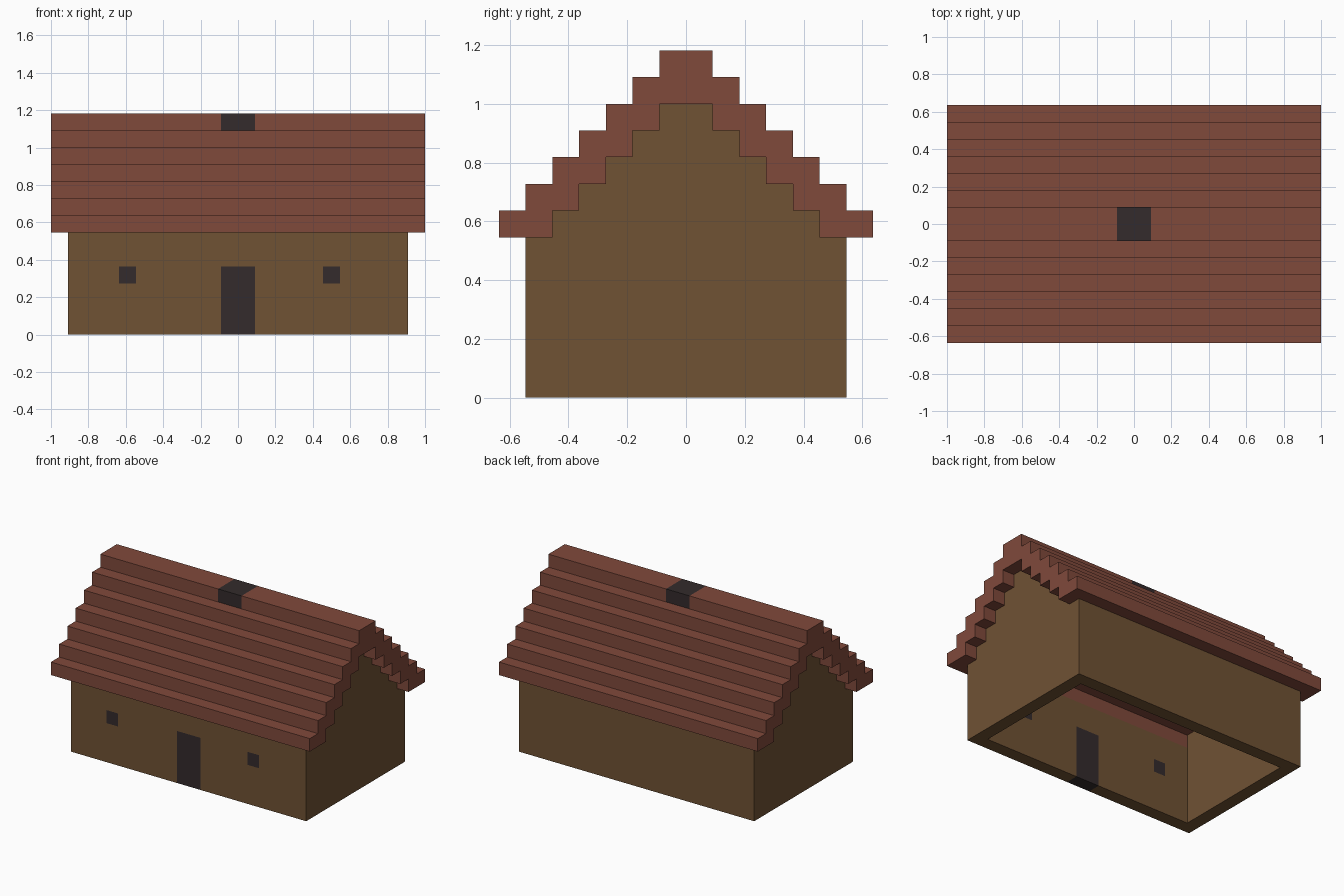
import bpy
import bmesh

cube = bpy.data.objects.get("Cube")
if cube:
    bpy.data.objects.remove(cube, do_unlink=True)

U = 1 / 11  # size of one building block


def material(name, rgb):
    mat = bpy.data.materials.new(name)
    mat.use_nodes = True
    mat.diffuse_color = (*rgb, 1)
    mat.node_tree.nodes["Principled BSDF"].inputs["Base Color"].default_value = (*rgb, 1)
    return mat


WALL = material("brown wall", (0.162, 0.084, 0.034))
ROOF = material("red roof", (0.216, 0.067, 0.044))
DARK = material("dark opening", (0.033, 0.024, 0.025))


def prism(name, profile, x0, x1, mats, cuts=(), is_dark=None):
    """Extrude a (y, z) profile along x, slice it at the cuts, and darken faces by a rule.
    All measures are in blocks; each cut is an (axis, position) pair."""
    bm = bmesh.new()
    face = bm.faces.new([bm.verts.new((x0, y, z)) for y, z in profile])
    ext = bmesh.ops.extrude_face_region(bm, geom=[face], use_keep_orig=True)
    for v in ext["geom"]:
        if isinstance(v, bmesh.types.BMVert):
            v.co.x = x1
    for axis, pos in cuts:
        co, no = [0, 0, 0], [0, 0, 0]
        co[axis], no[axis] = pos, 1
        geom = bm.verts[:] + bm.edges[:] + bm.faces[:]
        bmesh.ops.bisect_plane(bm, geom=geom, plane_co=co, plane_no=no)
    bmesh.ops.recalc_face_normals(bm, faces=bm.faces[:])
    if is_dark:
        for f in bm.faces:
            f.material_index = int(is_dark(f.calc_center_median()))
    bmesh.ops.scale(bm, vec=(U, U, U), verts=bm.verts[:])
    mesh = bpy.data.meshes.new(name)
    bm.to_mesh(mesh)
    bm.free()
    for m in mats:
        mesh.materials.append(m)
    obj = bpy.data.objects.new(name, mesh)
    bpy.context.collection.objects.link(obj)
    return obj


def stairs(half_width, z):
    """Stepped edge climbing from the +y eave to the ridge, one block per step."""
    pts = []
    for w in range(half_width, 0, -1):
        pts += [(w, z), (w, z + 1)]
        z += 1
    return pts


def mirrored(half):
    return half + [(-y, z) for y, z in reversed(half)]


# Gable end walls, stepped to fit under the roof
gable = mirrored([(6, 0), (6, 6)] + stairs(5, 6))
prism("left_gable_wall", gable, 9, 10, [WALL])
prism("right_gable_wall", gable, -10, -9, [WALL])

# Back wall
prism("back_wall", [(5, 0), (6, 0), (6, 6), (5, 6)], -9, 9, [WALL])


# Front wall with a door and two small windows, flush and visible on both sides
def front_opening(c):
    door = abs(c.x) < 1 and c.z < 4
    window = 3 < c.z < 4 and (-7 < c.x < -6 or 5 < c.x < 6)
    return door or window


prism("front_wall", [(-6, 0), (-5, 0), (-5, 6), (-6, 6)], -9, 9, [WALL, DARK],
      [(0, x) for x in (-7, -6, -1, 1, 5, 6)] + [(2, 3), (2, 4)], front_opening)

# Stepped roof shell with a flush dark smoke hole in the ridge
outer = mirrored(stairs(7, 6))
inner = mirrored(stairs(5, 6))
prism("roof", outer + inner[::-1], -11, 11, [ROOF, DARK],
      [(0, -1), (0, 1)], lambda c: abs(c.x) < 1 and c.z > 12)
